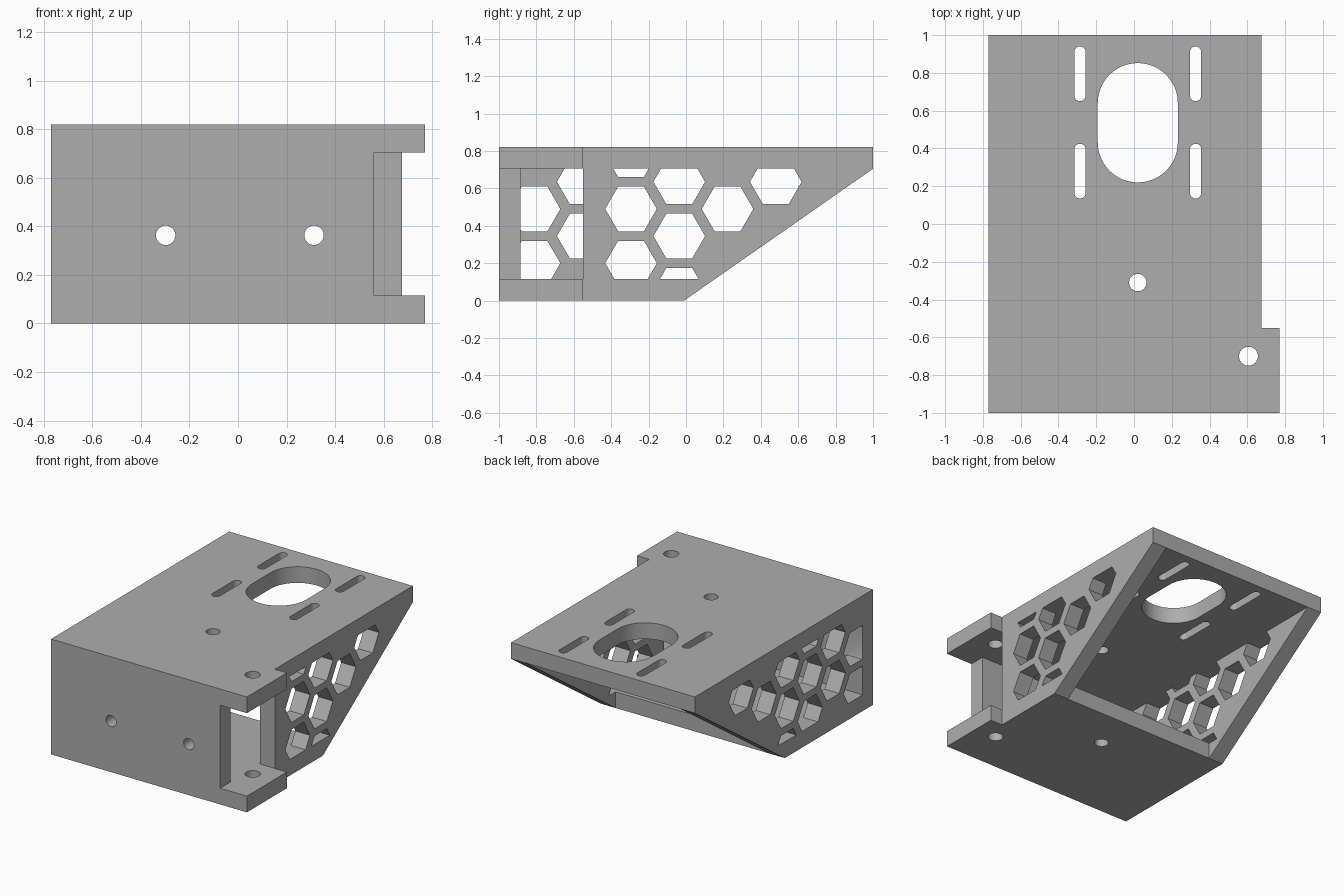
import bpy, bmesh
from math import sin, cos, pi

cube = bpy.data.objects.get("Cube")
if cube:
    bpy.data.objects.remove(cube, do_unlink=True)

grey = bpy.data.materials.new("plain grey")
grey.use_nodes = True
colour = (0.42, 0.42, 0.42, 1)
grey.diffuse_color = colour
grey.node_tree.nodes["Principled BSDF"].inputs["Base Color"].default_value = colour

# Main dimensions
LEFT, RIGHT, TAB = -0.77, 0.675, 0.77
HEIGHT, T = 0.82, 0.115
CEIL = HEIGHT - T
FRONT_IN, TAB_END, FLOOR_END = -1 + T, -0.55, -0.01
IN_LEFT, IN_RIGHT = LEFT + T, RIGHT - T
PLACE = {"x": lambda u, v, d: (d, u, v),
         "y": lambda u, v, d: (u, d, v),
         "z": lambda u, v, d: (u, v, d)}


def prisms(name, outlines, axis, start, end):
    """One object holding each outline extruded along the axis."""
    bm = bmesh.new()
    for outline in outlines:
        a, b = ([bm.verts.new(PLACE[axis](u, v, d)) for u, v in outline] for d in (start, end))
        bm.faces.new(a)
        bm.faces.new(b)
        for i in range(len(a)):
            j = (i + 1) % len(a)
            bm.faces.new((a[i], a[j], b[j], b[i]))
    bmesh.ops.recalc_face_normals(bm, faces=bm.faces)
    mesh = bpy.data.meshes.new(name)
    bm.to_mesh(mesh)
    bm.free()
    mesh.materials.append(grey)
    obj = bpy.data.objects.new(name, mesh)
    bpy.context.collection.objects.link(obj)
    return obj


def box(name, x, y, z):
    outline = [(x[0], y[0]), (x[1], y[0]), (x[1], y[1]), (x[0], y[1])]
    return prisms(name, [outline], "z", *z)


def slot(u, v, r, half=0, n=48):
    """Round hole, or a slot stretched along v when half is set."""
    pts = []
    for side in (1, -1):
        count = n // 2
        for i in range(count + (1 if half else 0)):
            t = pi * i / count + (0 if side > 0 else pi)
            pts.append((u + r * cos(t), v + side * half + r * sin(t)))
    return pts


def hexagon(u, v, r=0.138):
    return [(u + r * cos(i * pi / 3), v + r * sin(i * pi / 3)) for i in range(6)]


def boolean(obj, cutters, operation="DIFFERENCE"):
    """Apply the cutters to the object, then remove them."""
    for cutter in cutters:
        cutter.hide_render = True
        mod = obj.modifiers.new(cutter.name, "BOOLEAN")
        mod.operation, mod.solver, mod.object = operation, "EXACT", cutter
    deps = bpy.context.evaluated_depsgraph_get()
    mesh = bpy.data.meshes.new_from_object(obj.evaluated_get(deps))
    obj.modifiers.clear()
    obj.data = mesh
    for cutter in cutters:
        bpy.data.objects.remove(cutter, do_unlink=True)


# Outer block with the sloping rear edge
bracket = prisms("bracket_body", [[(-1, 0), (FLOOR_END, 0), (1, CEIL), (1, HEIGHT), (-1, HEIGHT)]],
                 "x", LEFT, TAB)

# Hollow inside, open rear, tab notch and narrowing behind the tabs
boolean(bracket, [
    box("cavity", (IN_LEFT, IN_RIGHT), (FRONT_IN, 2), (T, CEIL)),
    box("open_rear", (IN_LEFT, IN_RIGHT), (FLOOR_END, 2), (-1, CEIL)),
    box("tab_notch", (IN_RIGHT, 1), (-2, TAB_END), (T, CEIL)),
    box("side_trim", (RIGHT, 1), (TAB_END, 2), (-1, 2)),
])

# Honeycomb openings, trimmed to the window between the plates
LOW, MID, HIGH = 0.2, 0.345, 0.635
PITCH, COL = 0.29, 0.258
columns = [[LOW, LOW + PITCH], [MID, HIGH], [LOW, LOW + PITCH, LOW + 2 * PITCH],
           [MID - PITCH, MID, HIGH], [LOW + PITCH], [HIGH]]
honeycombs = []
for name, first, x in (("left_honeycomb", 0, (-1, -0.6)), ("right_honeycomb", 2, (0.5, 0.8))):
    cells = [hexagon(-0.81 + COL * i, z) for i in range(first, 6) for z in columns[i]]
    comb = prisms(name, cells, "x", *x)
    boolean(comb, [box("window", (-2, 2), (FRONT_IN, 2), (T, CEIL))], "INTERSECT")
    honeycombs.append(comb)
boolean(bracket, honeycombs)

# Cable opening, mounting slots and screw holes
MIDDLE = 0.02
top_cuts = [slot(MIDDLE, 0.536, 0.212, 0.104)]
for side in (-1, 1):
    for y in (0.28, 0.795):
        top_cuts.append(slot(MIDDLE + side * 0.306, y, 0.03, 0.115, 24))
boolean(bracket, [
    prisms("top_openings", top_cuts, "z", 0.5, 1),
    prisms("vertical_holes", [slot(MIDDLE, -0.31, 0.046), slot(0.606, -0.7, 0.05)], "z", -1, 1),
    prisms("front_holes", [slot(x, 0.363, 0.04) for x in (-0.298, 0.313)], "y", -2, -0.8),
])

bpy.ops.object.select_all(action="DESELECT")
bracket.select_set(True)
bpy.context.view_layer.objects.active = bracket
bpy.ops.object.shade_smooth_by_angle()
